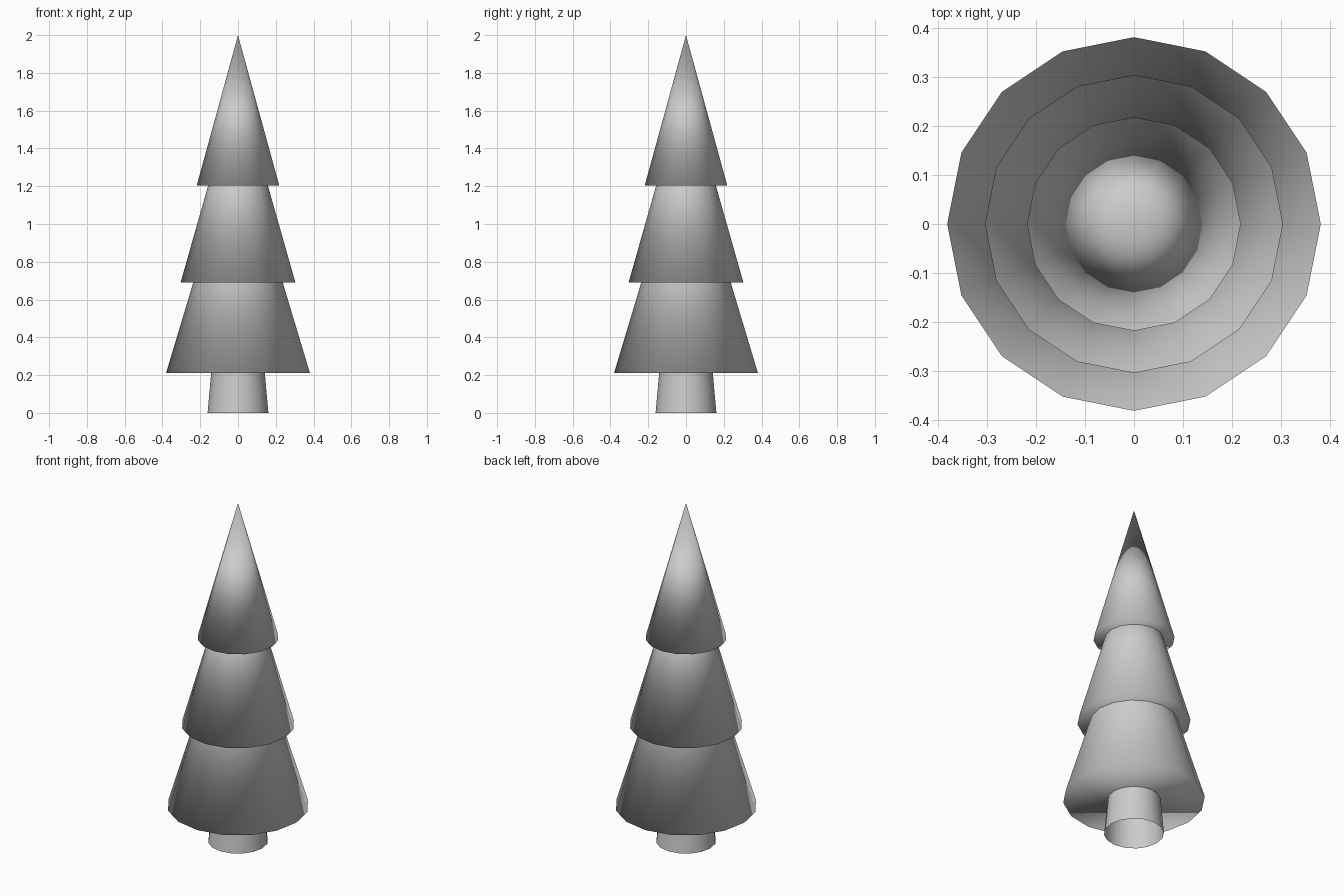
import bpy

if "Cube" in bpy.data.objects:
    bpy.data.objects.remove(bpy.data.objects["Cube"])

SIDES = 16


def cone(name, r_bottom, r_top, z0, z1, fill):
    """Smooth-shaded upright cone or tube standing between z0 and z1."""
    bpy.ops.mesh.primitive_cone_add(
        vertices=SIDES, radius1=r_bottom, radius2=r_top, depth=z1 - z0,
        end_fill_type=fill, location=(0, 0, (z0 + z1) / 2))
    obj = bpy.context.object
    obj.name = name
    bpy.ops.object.shade_smooth()
    return obj


# trunk: short tapered tube, open at the bottom
cone("trunk", 0.161, 0.142, 0.0, 0.212, 'NOTHING')

# foliage: three stacked cones with closed undersides, lower tips hidden inside
for name, radius, z0, z1 in (
    ("lower_foliage", 0.381, 0.21, 1.48),
    ("middle_foliage", 0.304, 0.69, 1.76),
    ("top_foliage", 0.218, 1.205, 2.0),
):
    cone(name, radius, 0.0, z0, z1, 'NGON')
